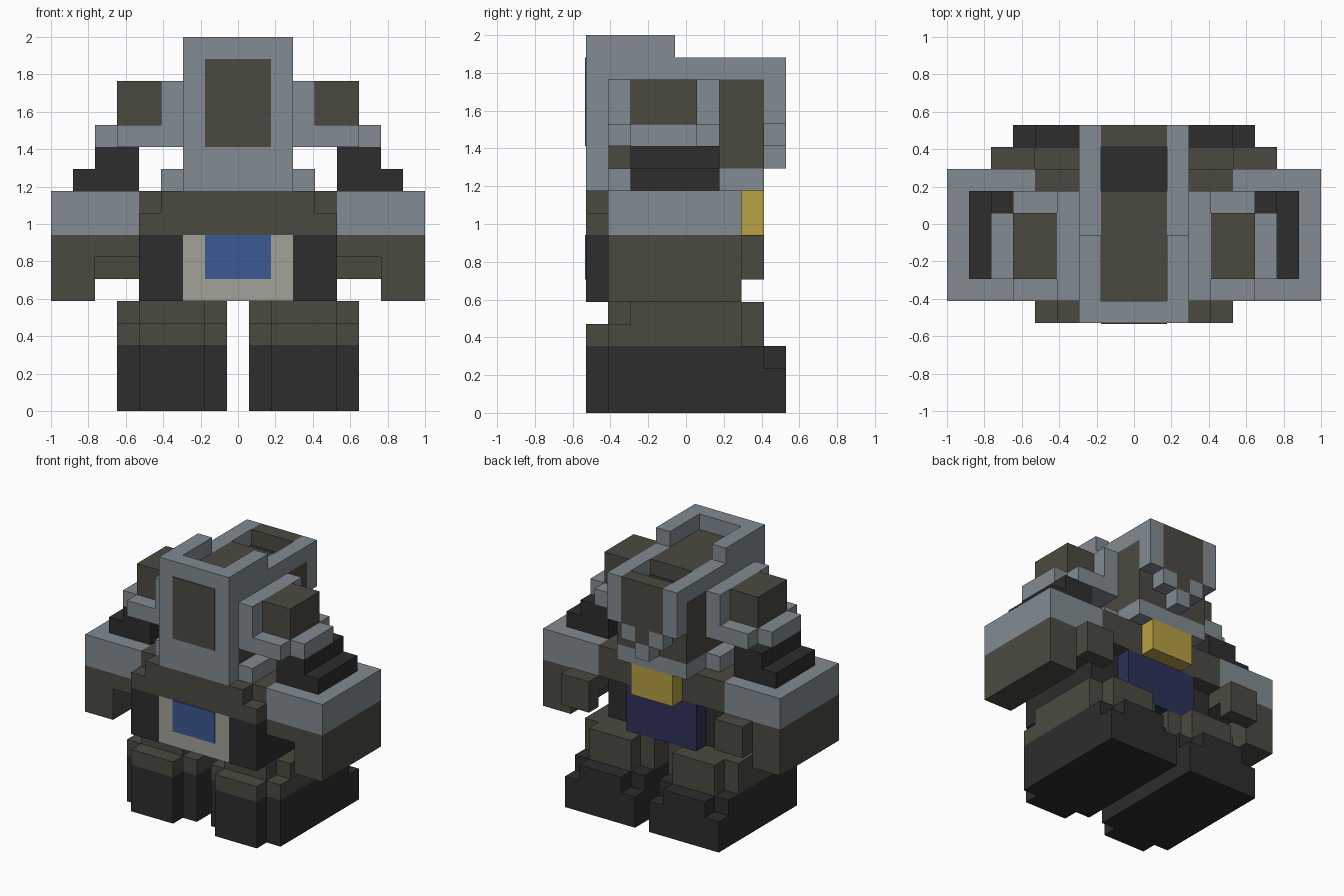
import bpy, bmesh

if "Cube" in bpy.data.objects:
    bpy.data.objects.remove(bpy.data.objects["Cube"], do_unlink=True)

U = 2 / 17          # one block
T = 0.05            # plate thickness in blocks


def linear(c):
    c /= 255
    return c / 12.92 if c <= 0.04045 else ((c + 0.055) / 1.055) ** 2.4


def material(name, rgb):
    m = bpy.data.materials.new(name)
    col = [linear(c) for c in rgb] + [1]
    m.use_nodes = True
    m.diffuse_color = col
    bsdf = m.node_tree.nodes["Principled BSDF"]
    bsdf.inputs["Base Color"].default_value = col
    bsdf.inputs["Roughness"].default_value = 0.8
    return m


GRAY = material("steel gray", (130, 139, 146))
OLIVE = material("dark olive", (75, 74, 64))
BLACK = material("charcoal", (45, 45, 45))
CREAM = material("warm cream", (163, 162, 153))
BLUE = material("screen blue", (60, 90, 146))
NAVY = material("navy", (45, 50, 88))
GOLD = material("gold", (183, 161, 68))


def part(name, mat, *boxes, mirror=False):
    """Boxes are (x0, x1, y0, y1, z0, z1) in blocks; y counts from the front."""
    bm = bmesh.new()
    for x0, x1, y0, y1, z0, z1 in boxes:
        sides = [(x0, x1)] + ([(-x1, -x0)] if mirror else [])
        for a, b in sides:
            vs = bmesh.ops.create_cube(bm, size=1)["verts"]
            for v in vs:
                v.co.x = U * (b if v.co.x > 0 else a)
                v.co.y = U * ((y1 if v.co.y > 0 else y0) - 4.5)
                v.co.z = U * (z1 if v.co.z > 0 else z0)
    me = bpy.data.meshes.new(name)
    bm.to_mesh(me)
    bm.free()
    me.materials.append(mat)
    ob = bpy.data.objects.new(name, me)
    bpy.context.collection.objects.link(ob)
    return ob


# Boots and legs
part("boots", BLACK,
     (.5, 5.5, 1, 8, 0, 3), (1.5, 4.5, 0, 1, 0, 3),
     (.5, 5.5, 8, 9, 0, 2), (1.5, 4.5, 8, 9, 2, 3), mirror=True)
part("legs", OLIVE,
     (.5, 5.5, 1, 7, 3, 4), (1.5, 4.5, 0, 1, 3, 4),
     (.5, 5.5, 2, 7, 4, 5), (1.5, 4.5, 1, 2, 4, 5),
     (1.5, 4.5, 7, 8, 3, 5), mirror=True)

# Belly with front and rear panels
part("belly", BLACK, (-4.5, 4.5, 1, 6, 5, 8))
part("belly_front_sides", BLACK, (2.5, 4.5, 0, 1, 5, 8), mirror=True)
part("belly_front_panel", CREAM, (-2.5, 2.5, 0, 1, 5, 8))
part("belly_screen", BLUE, (-1.5, 1.5, -T, 0, 6, 8))
part("belly_rear_panel", NAVY, (-2.5, 2.5, 6, 7, 5, 8))

# Chest band, buckle and collar
part("chest_band", OLIVE, (-4.5, 4.5, 1, 7, 8, 10),
     (-4.5, 4.5, 0, 1, 8, 9), (-3.5, 3.5, 0, 1, 9, 10))
part("buckle", GOLD, (-1.5, 1.5, 7, 8, 8, 10))
part("collar", GRAY, (-3.5, 3.5, 1, 6, 10, 11), (-2.5, 2.5, 6, 8, 10, 11))

# Arms
part("upper_arms", GRAY, (4.5, 8.5, 1, 7, 8, 10), mirror=True)
part("forearms", OLIVE, (6.5, 8.5, 1, 7, 5, 8), (4.5, 6.5, 1, 7, 7, 8), mirror=True)
part("hands", OLIVE, (4.5, 6.5, 7, 8, 6, 8), mirror=True)

# Shoulders
part("shoulder_joints", BLACK, (4.5, 7.5, 2, 6, 10, 11),
     (4.5, 6.5, 2, 6, 11, 12), mirror=True)
part("shoulder_shelves", GRAY, (2.5, 3.5, 1, 6, 12, 15),
     (3.5, 5.5, 1, 6, 12, 13), (5.5, 6.5, 2, 5, 12, 13), mirror=True)
part("shoulder_blocks", OLIVE, (3.5, 5.5, 2, 5, 13, 15), mirror=True)

# Head: front wall, core, side rails and top
part("head_front", GRAY, (-2.5, 2.5, 0, 1, 10, 17))
part("head_front_panel", OLIVE, (-1.5, 1.5, -T, 0, 12, 16))
part("head_core", OLIVE, (-2.5, 2.5, 1, 8, 11, 14.9),
     (1.5, 2.5, 1, 8, 14.9, 15), (-2.5, -1.5, 1, 8, 14.9, 15),
     (-1.5, 1.5, 1, 6, 14.9, 16))
part("head_rails", GRAY, (1.5, 2.5, 1, 8, 15, 16),
     (1.5, 2.5, 1, 4, 16, 17), mirror=True)
part("head_pit_floor", BLACK, (-1.5, 1.5, 6, 8, 14.9, 15))

# Rear face with stepped chin
part("face_frame", GRAY, (1.5, 2.5, 8, 9, 13, 16), (.5, 1.5, 8, 9, 12, 13), mirror=True)
part("face_panel", OLIVE, (-1.5, 1.5, 8, 9, 13, 16), (-.5, .5, 8, 9, 12, 13))
part("chin", GRAY, (-.5, .5, 8, 9, 11, 12))
